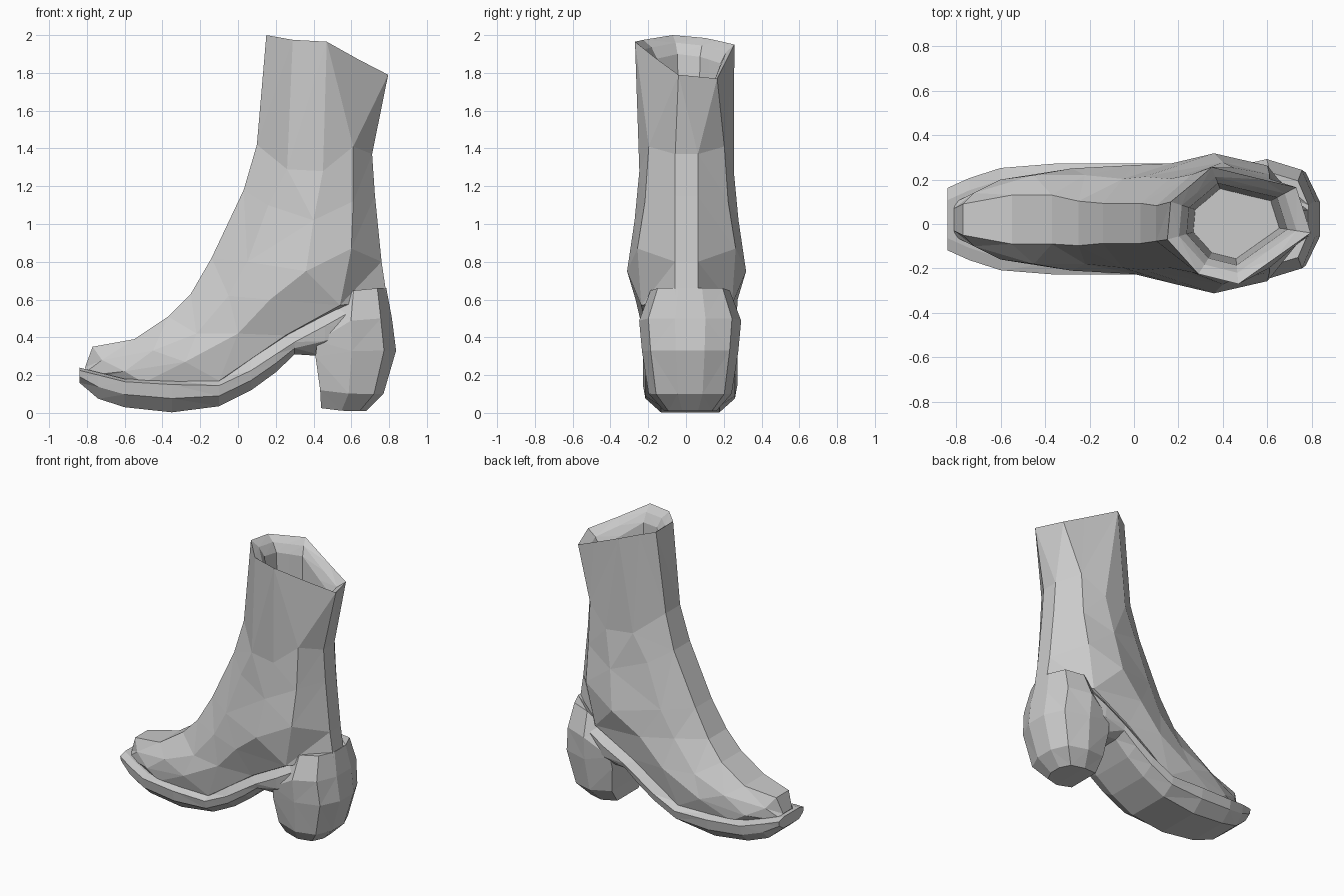
import bpy, bmesh
from mathutils import Vector


def loft(name, rings):
    """Skin equal-length closed rings, capping both ends; flat shaded."""
    bm = bmesh.new()
    rows = [[bm.verts.new(p) for p in r] for r in rings]
    n = len(rows[0])
    for a, b in zip(rows, rows[1:]):
        for i in range(n):
            j = (i + 1) % n
            bm.faces.new((a[i], a[j], b[j], b[i]))
    bm.faces.new(rows[0])
    bm.faces.new(rows[-1])
    bmesh.ops.triangulate(bm, faces=bm.faces[:])
    bmesh.ops.recalc_face_normals(bm, faces=bm.faces)
    me = bpy.data.meshes.new(name)
    bm.to_mesh(me)
    bm.free()
    ob = bpy.data.objects.new(name, me)
    bpy.context.collection.objects.link(ob)
    return ob


def mirrored(half, shift=0.0):
    """Half section of (x, half width, z) -> full closed ring."""
    right = [(x, shift - w, z) for x, w, z in half]
    left = [(x, shift + w, z) for x, w, z in reversed(half)]
    return right + left


# Boot upper: slanted rim, then sections that swing round from shaft to toe
rim = [(.15, -.07, 2.0), (.29, -.225, 1.975), (.47, -.27, 1.965),
       (.64, -.15, 1.87), (.795, -.04, 1.79),
       (.73, .165, 1.77), (.58, .2, 1.84), (.35, .256, 1.95),
       (.25, .17, 1.97), (.165, .1, 1.985)]
sections = [
    [(.10, .08, 1.42), (.26, .22, 1.29), (.45, .25, 1.28), (.61, .20, 1.41), (.71, .06, 1.37)],
    [(.03, .09, 1.18), (.16, .20, 1.10), (.40, .275, 1.02), (.61, .22, 1.12), (.725, .06, 1.15)],
    [(-.14, .09, .82), (.05, .21, .80), (.36, .315, .75), (.60, .26, .87), (.76, .06, .80)],
    [(-.25, .10, .63), (-.05, .20, .62), (.17, .27, .60), (.54, .24, .57), (.79, .06, .60)],
    [(-.37, .11, .51), (-.22, .20, .42), (0, .245, .42), (.25, .22, .41), (.45, .08, .48)],
    [(-.55, .11, .39), (-.45, .20, .33), (-.28, .23, .27), (-.10, .21, .17), (0, .08, .18)],
    [(-.77, .07, .35), (-.72, .12, .28), (-.60, .18, .22), (-.50, .19, .16), (-.45, .07, .14)],
    [(-.81, .05, .24), (-.80, .08, .22), (-.78, .09, .20), (-.76, .08, .18), (-.74, .04, .17)],
]
centre = sum((Vector(p) for p in rim), Vector()) / len(rim)


def inner(scale, drop):
    return [(centre.x + (x - centre.x) * scale, centre.y + (y - centre.y) * scale, z - drop)
            for x, y, z in rim]


floor = [(x, y, 1.35) for x, y, z in inner(.6, 0)]
outer = [mirrored(s, .02 if i > 3 else .003) for i, s in enumerate(sections)]
loft("boot_upper", [floor, inner(.7, .1), inner(.82, .04), rim] + outer)

# Sole: stations along the foot (x, half width, welt top z, edge z, bottom z)
stations = [(-.84, .14, .24, .225, .16), (-.74, .185, .215, .20, .075),
            (-.60, .23, .18, .165, .03), (-.35, .25, .17, .15, .003),
            (-.10, .25, .18, .145, .035), (.07, .25, .32, .225, .12),
            (.20, .25, .40, .31, .215), (.30, .25, .455, .375, .31),
            (.46, .255, .535, .46, .30), (.62, .235, .62, .55, .36)]
sole = []
for x, w, welt, edge, bot in stations:
    sole.append(mirrored([(x, w - .055, welt), (x, w, edge),
                          (x, w * .95, edge * .5 + bot * .5), (x, w * .62, bot)], .022))
loft("sole", sole)

# Heel block: sloping rings (front x, back x, half width, front z, back z)
levels = [(.44, .68, .14, .025, .01), (.435, .77, .22, .12, .10),
          (.41, .837, .255, .30, .33), (.42, .815, .27, .38, .50),
          (.47, .785, .21, .54, .66)]
shape = [(0, .85), (.45, 1), (.85, .82), (1, .3)]
loft("heel", [mirrored([(a + (b - a) * u, w * v, za + (zb - za) * min(1, u * 2))
                        for u, v in shape], .022) for a, b, w, za, zb in levels])
